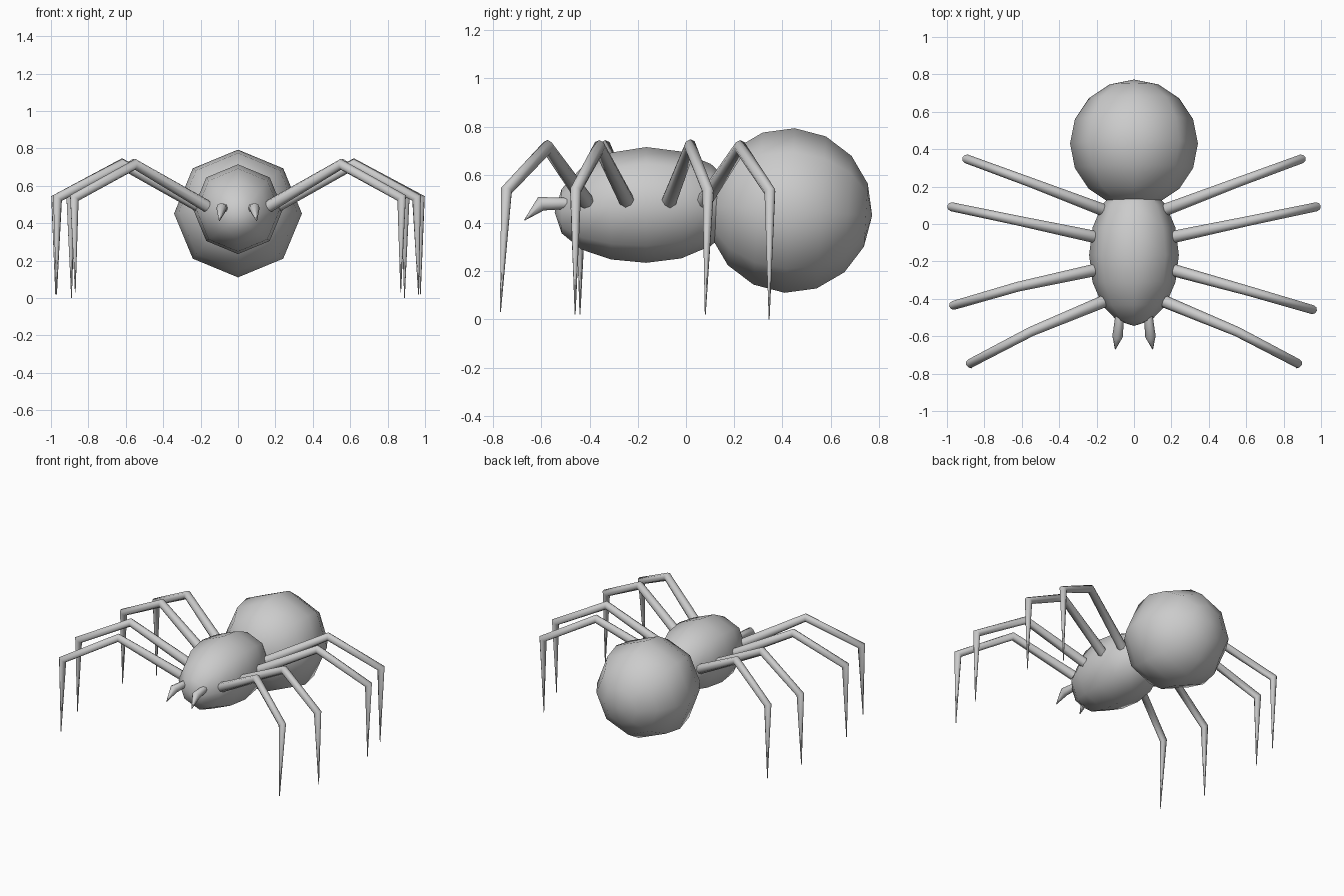
import bpy, bmesh, math
from mathutils import Vector, Matrix

if "Cube" in bpy.data.objects:
    bpy.data.objects.remove(bpy.data.objects["Cube"])


def finish(bm, name, angle):
    bmesh.ops.recalc_face_normals(bm, faces=bm.faces[:])
    me = bpy.data.meshes.new(name)
    bm.to_mesh(me)
    bm.free()
    ob = bpy.data.objects.new(name, me)
    bpy.context.collection.objects.link(ob)
    bpy.ops.object.select_all(action='DESELECT')
    ob.select_set(True)
    bpy.context.view_layer.objects.active = ob
    bpy.ops.object.shade_smooth_by_angle(angle=math.radians(angle))
    return ob


def body_ball(name, centre, scale, tilt=0.0, droop=0.0):
    """Eight-sided ball with its poles along y; droop lowers the front end."""
    bm = bmesh.new()
    bmesh.ops.create_uvsphere(bm, u_segments=8, v_segments=8, radius=1)
    bm.transform(Matrix.Rotation(math.radians(90), 4, 'X'))
    for v in bm.verts:
        front = max(0.0, -v.co.y)
        v.co = Vector((v.co.x * scale[0], v.co.y * scale[1], v.co.z * scale[2]))
        v.co.z -= droop * front ** 2
    bm.transform(Matrix.Translation(centre) @ Matrix.Rotation(math.radians(tilt), 4, 'X'))
    return finish(bm, name, 80)


def limb(name, points, radii, sides=8):
    """Tapered tube with mitred joints."""
    pts = [Vector(p) for p in points]
    dirs = [(b - a).normalized() for a, b in zip(pts, pts[1:])]
    side = Vector((pts[1].y - pts[0].y, pts[0].x - pts[1].x, 0)).normalized()
    bm = bmesh.new()
    rings = []
    for i, (p, r) in enumerate(zip(pts, radii)):
        d0, d1 = dirs[max(i - 1, 0)], dirs[min(i, len(dirs) - 1)]
        t = (d0 + d1).normalized()
        s = (side - t * side.dot(t)).normalized()
        up = s.cross(t) / max(t.dot(d0), 0.5)
        rings.append([bm.verts.new(p + r * (s * math.cos(a) + up * math.sin(a)))
                      for a in (2 * math.pi * k / sides for k in range(sides))])
    for a, b in zip(rings, rings[1:]):
        for k in range(sides):
            j = (k + 1) % sides
            bm.faces.new((a[k], a[j], b[j], b[k]))
    bm.faces.new(rings[0])
    bm.faces.new(rings[-1])
    return finish(bm, name, 65)


# Body
body_ball("abdomen", (0, 0.43, 0.452), (0.342, 0.343, 0.342), tilt=-3.5)
body_ball("head_and_thorax", (0, -0.165, 0.475), (0.24, 0.38, 0.24), droop=0.03)

# Legs: root, knee, ankle, foot
front = [(0.165, -0.415, 0.49), (0.55, -0.575, 0.715), (0.875, -0.745, 0.535), (0.87, -0.77, 0.03)]
second_r = [(0.205, -0.245, 0.49), (0.62, -0.36, 0.715), (0.955, -0.458, 0.535), (0.965, -0.46, 0.02)]
second_l = [(0.205, -0.245, 0.49), (0.62, -0.335, 0.715), (0.965, -0.435, 0.535), (0.97, -0.44, 0.02)]
third = [(0.205, -0.07, 0.49), (0.62, 0.018, 0.718), (0.975, 0.092, 0.53), (0.975, 0.08, 0.02)]
rear = [(0.165, 0.075, 0.49), (0.56, 0.225, 0.715), (0.895, 0.348, 0.53), (0.89, 0.345, 0.0)]
palp = [(0.075, -0.48, 0.482), (0.088, -0.602, 0.48), (0.1, -0.67, 0.412)]

for tag, sx in (("right", 1), ("left", -1)):
    second = second_r if sx > 0 else second_l
    for part, path in (("front", front), ("second", second), ("third", third), ("rear", rear)):
        limb(f"{part}_leg_{tag}", [(sx * x, y, z) for x, y, z in path],
             (0.033, 0.026, 0.024, 0.002))
    # Mouth feelers
    limb(f"feeler_{tag}", [(sx * x, y, z) for x, y, z in palp], (0.023, 0.028, 0.002))
